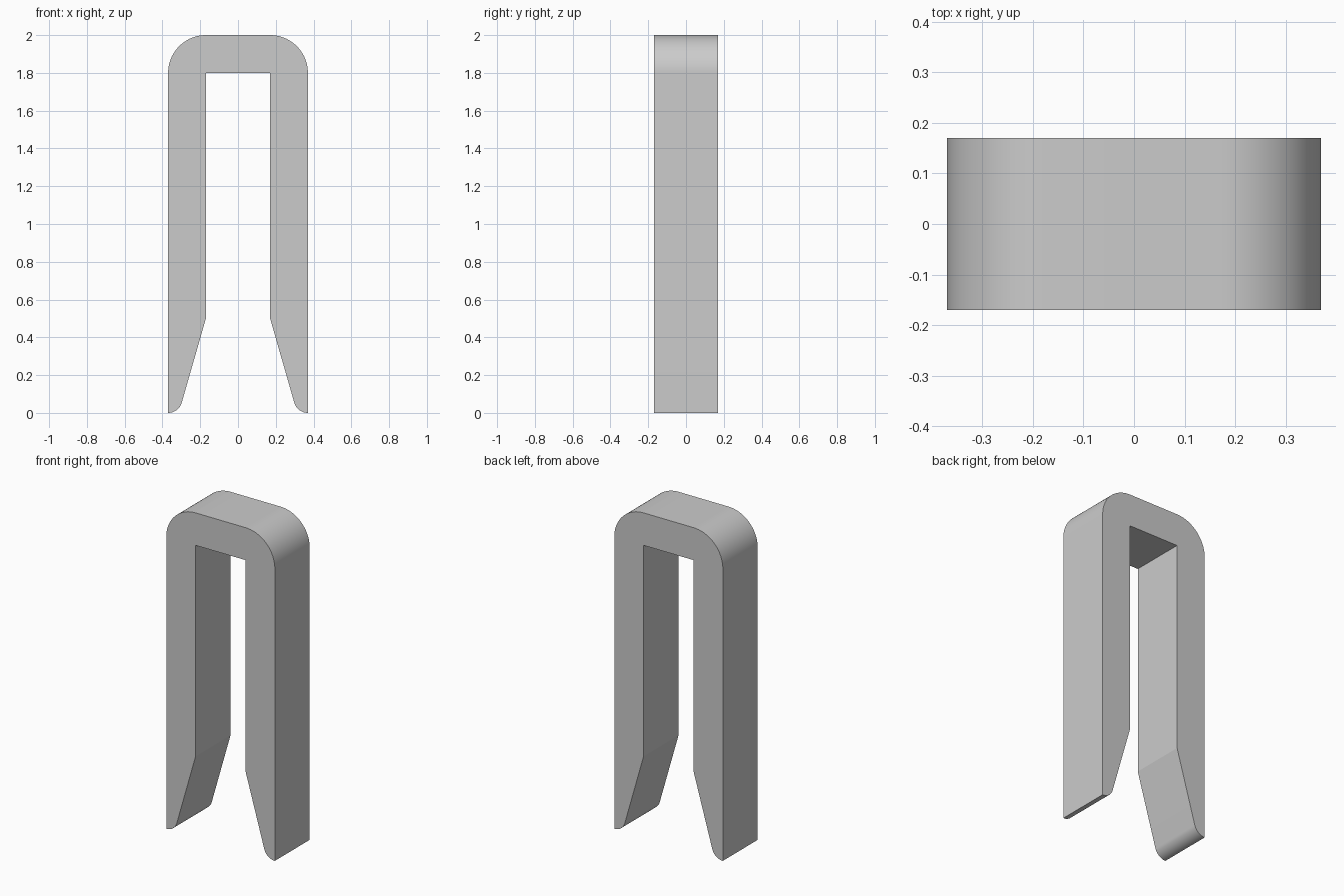
import bpy
import bmesh
from math import sin, cos, radians

cube = bpy.data.objects.get("Cube")
if cube:
    bpy.data.objects.remove(cube, do_unlink=True)

HALF_WIDTH, INNER, DEPTH, HEIGHT = 0.37, 0.17, 0.34, 2.0
TOP_RADIUS, TIP_RADIUS = 0.2, 0.075

# Plain grey
grey = bpy.data.materials.new("plain grey")
grey.use_nodes = True
colour = (0.6, 0.6, 0.6, 1)
grey.diffuse_color = colour
grey.node_tree.nodes["Principled BSDF"].inputs["Base Color"].default_value = colour


def arc(cx, cz, r, start, end, steps):
    """Points on a circle arc, angles in degrees."""
    angles = [radians(start + (end - start) * i / steps) for i in range(steps + 1)]
    return [(cx + r * cos(a), cz + r * sin(a)) for a in angles]


# Right-hand half of the outline: inner corner, taper, rounded tip, rounded shoulder
half = [(INNER, HEIGHT - 0.2), (INNER, 0.5)]
half += arc(HALF_WIDTH, TIP_RADIUS, TIP_RADIUS, 196, 270, 12)
half += arc(HALF_WIDTH - TOP_RADIUS, HEIGHT - TOP_RADIUS, TOP_RADIUS, 0, 90, 24)
outline = half + [(-x, z) for x, z in reversed(half)]

# Extrude the outline front to back
bm = bmesh.new()
face = bm.faces.new([bm.verts.new((x, -DEPTH / 2, z)) for x, z in outline])
moved = bmesh.ops.extrude_face_region(bm, geom=[face])["geom"]
bmesh.ops.translate(bm, vec=(0, DEPTH, 0),
                    verts=[v for v in moved if isinstance(v, bmesh.types.BMVert)])
bmesh.ops.recalc_face_normals(bm, faces=bm.faces)
mesh = bpy.data.meshes.new("clip_body")
bm.to_mesh(mesh)
bm.free()

body = bpy.data.objects.new("clip_body", mesh)
bpy.context.collection.objects.link(body)
mesh.materials.append(grey)

# Smooth rounded surfaces, sharp edges
bpy.ops.object.select_all(action="DESELECT")
body.select_set(True)
bpy.context.view_layer.objects.active = body
bpy.ops.object.shade_smooth_by_angle(angle=radians(14))
